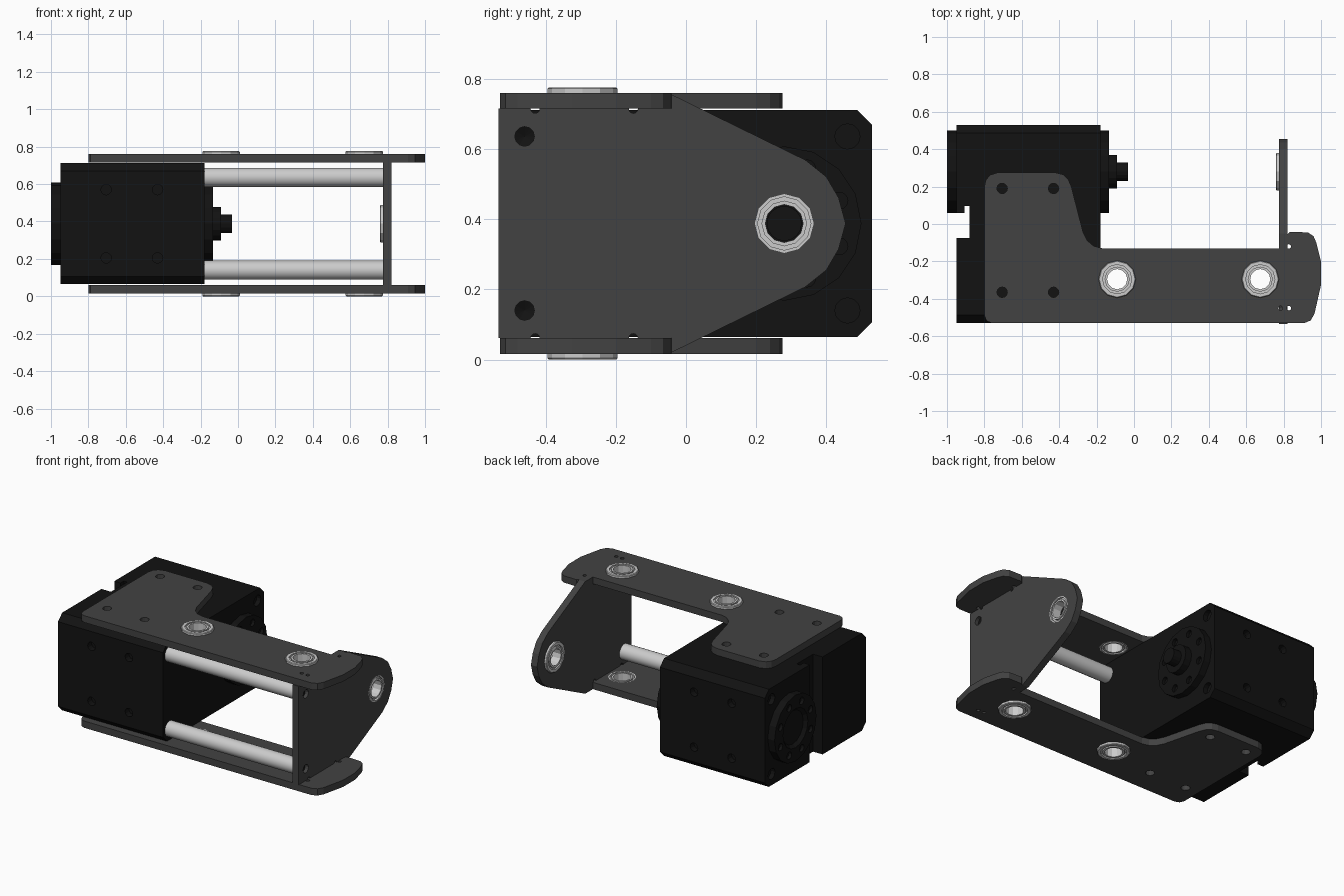
import bpy, bmesh, math
from mathutils import Matrix, Vector

if "Cube" in bpy.data.objects:
    bpy.data.objects.remove(bpy.data.objects["Cube"])

ZC = 0.388  # mid height, everything mirrors about it


def material(name, v):
    m = bpy.data.materials.new(name)
    m.diffuse_color = (v, v, v, 1)
    m.use_nodes = True
    m.node_tree.nodes["Principled BSDF"].inputs["Base Color"].default_value = m.diffuse_color
    return m


PLATE = material("dark_grey_metal", 0.055)
BLACK = material("black_plastic", 0.006)
STEEL = material("bright_steel", 0.6)

# Local z axis mapped onto the chosen world axis
AXES = {
    "z": Matrix.Identity(4),
    "-z": Matrix.Rotation(math.pi, 4, "X"),
    "x": Matrix(((0, 0, 1, 0), (1, 0, 0, 0), (0, 1, 0, 0), (0, 0, 0, 1))),
    "-x": Matrix.Rotation(-math.pi / 2, 4, "Y"),
    "y": Matrix.Rotation(-math.pi / 2, 4, "X"),
}


def make(name, bm, mat=None):
    bmesh.ops.recalc_face_normals(bm, faces=bm.faces)
    me = bpy.data.meshes.new(name)
    bm.to_mesh(me)
    bm.free()
    ob = bpy.data.objects.new(name, me)
    bpy.context.collection.objects.link(ob)
    if mat:
        me.materials.append(mat)
    return ob


def prism(name, pts, a, b, axis="z", mat=None):
    """Extrude a 2D outline between a and b along the axis."""
    bm = bmesh.new()
    f = bm.faces.new([bm.verts.new((p[0], p[1], a)) for p in pts])
    r = bmesh.ops.extrude_face_region(bm, geom=[f])
    bmesh.ops.translate(bm, verts=[v for v in r["geom"] if isinstance(v, bmesh.types.BMVert)],
                        vec=(0, 0, b - a))
    bm.transform(AXES[axis])
    return make(name, bm, mat)


def lathe(name, profile, loc, axis, mat, n=12, closed=False):
    """Spin (radius, height) points round the axis."""
    bm = bmesh.new()
    vs = [bm.verts.new((r, 0, h)) for r, h in profile]
    es = [bm.edges.new(p) for p in zip(vs, vs[1:])]
    if closed:
        es.append(bm.edges.new((vs[-1], vs[0])))
    bmesh.ops.spin(bm, geom=vs + es, cent=(0, 0, 0), axis=(0, 0, 1), angle=2 * math.pi, steps=n)
    bmesh.ops.remove_doubles(bm, verts=bm.verts, dist=1e-5)
    bm.transform(Matrix.Translation(loc) @ AXES[axis])
    return make(name, bm, mat)


def boolean(ob, cutter, op="DIFFERENCE"):
    m = ob.modifiers.new("cut", "BOOLEAN")
    m.object, m.operation, m.solver = cutter, op, "EXACT"
    bpy.context.view_layer.objects.active = ob
    bpy.ops.object.modifier_apply(modifier="cut")
    bpy.data.objects.remove(cutter)


def drill(ob, holes, axis, depth):
    """Cut round holes given as (centre, radius)."""
    bm = bmesh.new()
    for c, r in holes:
        bmesh.ops.create_cone(bm, cap_ends=True, segments=12, radius1=r, radius2=r, depth=depth,
                              matrix=Matrix.Translation(c) @ AXES[axis])
    boolean(ob, make("hole_cutter", bm))


def smooth(ob):
    for o in bpy.context.selected_objects:
        o.select_set(False)
    ob.select_set(True)
    bpy.context.view_layer.objects.active = ob
    bpy.ops.object.shade_smooth_by_angle(angle=math.radians(40))


# Motor body: plan outline with the rear notch, chamfered along x
body = [(-0.95, -0.53), (-0.18, -0.53), (-0.18, 0.53), (-0.95, 0.53), (-0.95, 0.06),
        (-0.905, 0.06), (-0.905, 0.095), (-0.88, 0.095), (-0.88, -0.075), (-0.95, -0.075)]
motor = prism("motor_body", body, 0.065, 0.712, mat=BLACK)
w, h, c = 0.53, 0.324, 0.043
octagon = [(sy * y, ZC + sz * z) for sy, sz, y, z in
           ((-1, -1, w, h - c), (-1, -1, w - c, h), (1, -1, w - c, h), (1, -1, w, h - c),
            (1, 1, w, h - c), (1, 1, w - c, h), (-1, 1, w - c, h), (-1, 1, w, h - c))]
boolean(motor, prism("chamfer_cutter", octagon, -1.2, 0.2, "x"), "INTERSECT")
drill(motor, [((x, y, z), 0.028) for x in (-0.705, -0.43) for y in (-0.53, 0.53)
              for z in (0.205, 0.57)], "y", 0.08)
drill(motor, [((x, y, z), 0.036) for x in (-0.95, -0.18) for y in (0.46,)
              for z in (0.14, 0.636)], "x", 0.06)
drill(motor, [((x, y, z), 0.028) for x in (-0.705, -0.43) for y in (-0.365, 0.19)
              for z in (0.065, 0.712)], "z", 0.06)

# Output horn with stepped shaft, and idler disc on the other face
HY = 0.28
ring = [(0.17 * math.cos(k * math.pi / 4 + math.pi / 8), 0.17 * math.sin(k * math.pi / 4 + math.pi / 8))
        for k in range(8)]
horn = lathe("output_horn", [(0, -0.02), (0.22, -0.02), (0.22, 0.045), (0.09, 0.045), (0.09, 0.09),
                             (0.05, 0.09), (0.05, 0.147), (0, 0.147)],
             Vector((-0.18, HY, ZC)), "x", BLACK, 16)
drill(horn, [((-0.135, HY + a, ZC + b), 0.024) for a, b in ring], "x", 0.04)
idler = lathe("idler_disc", [(0, -0.02), (0.22, -0.02), (0.22, 0.05), (0.13, 0.05), (0.11, 0.03), (0, 0.03)],
              Vector((-0.95, HY, ZC)), "-x", BLACK, 16)
drill(idler, [((-1.0, HY + a, ZC + b), 0.024) for a, b in ring], "x", 0.04)

# Top and bottom side plates
side = [(-0.76, -0.53), (0.91, -0.53), (0.945, -0.515), (0.965, -0.48), (1.0, -0.325), (1.0, -0.2),
        (0.975, -0.1), (0.96, -0.065), (0.93, -0.045), (0.835, -0.042), (0.82, -0.055),
        (0.82, -0.13), (-0.17, -0.13), (-0.215, -0.118), (-0.25, -0.088), (-0.272, -0.045),
        (-0.335, 0.2), (-0.352, 0.24), (-0.38, 0.265), (-0.42, 0.275), (-0.73, 0.275),
        (-0.77, 0.262), (-0.792, 0.235), (-0.8, 0.2), (-0.8, -0.49), (-0.788, -0.518)]
BX, BY = (-0.09, 0.675), -0.295
for label, a, b in (("top", 0.715, 0.76), ("bottom", 0.016, 0.061)):
    plate = prism(label + "_side_plate", side, a, b, mat=PLATE)
    mid = (a + b) / 2
    drill(plate, [((x, y, mid), 0.028) for x in (-0.705, -0.43) for y in (-0.365, 0.19)]
          + [((x, BY, mid), 0.084) for x in BX]
          + [((x, -0.45, mid), 0.012) for x in (0.783, 0.828)] + [((0.828, -0.12, mid), 0.012)],
          "z", 0.1)

# Pointed end plate
lower = [(-0.13, 0.061), (-0.13, 0.016), (-0.05, 0.016), (0.34, 0.207), (0.4, 0.255),
         (0.435, 0.315), (0.455, ZC)]
end = [(-0.535, 0.061)] + lower + [(y, 2 * ZC - z) for y, z in lower[-2::-1]] + [(-0.535, 0.715)]
end_plate = prism("end_plate", end, 0.775, 0.82, "x", PLATE)
drill(end_plate, [((0.8, HY, ZC), 0.084)]
      + [((0.8, -0.46, z), 0.028) for z in (0.14, 0.636)]
      + [((0.8, y, z), 0.013) for y in (-0.43, -0.15) for z in (0.061, 0.715)], "x", 0.1)

# Flanged bearings: height 0 is the plate's inner face
race = [(0.054, 0), (0.065, 0), (0.065, 0.012), (0.076, 0.012), (0.076, 0), (0.085, 0),
        (0.085, 0.045), (0.1, 0.045), (0.1, 0.057), (0.096, 0.061), (0.078, 0.061),
        (0.078, 0.05), (0.067, 0.05), (0.067, 0.061), (0.054, 0.061)]
for i, x in enumerate(BX):
    lathe(f"top_bearing_{i + 1}", race, Vector((x, BY, 0.715)), "z", STEEL, closed=True)
    lathe(f"bottom_bearing_{i + 1}", race, Vector((x, BY, 0.061)), "-z", STEEL, closed=True)
lathe("end_bearing", race, Vector((0.82, HY, ZC)), "-x", STEEL, closed=True)

# Spacer rods from motor to end plate, with dark screws in the end plate
for label, z in (("upper", 0.636), ("lower", 0.14)):
    rod = lathe(label + "_spacer_rod", [(0, 0), (0.051, 0), (0.051, 0.955), (0, 0.955)],
                Vector((-0.18, -0.46, z)), "x", STEEL, 20)
    smooth(rod)
    lathe(label + "_end_screw", [(0, 0), (0.028, 0), (0.028, 0.02), (0, 0.01)],
          Vector((0.776, -0.46, z)), "x", BLACK, 12)
